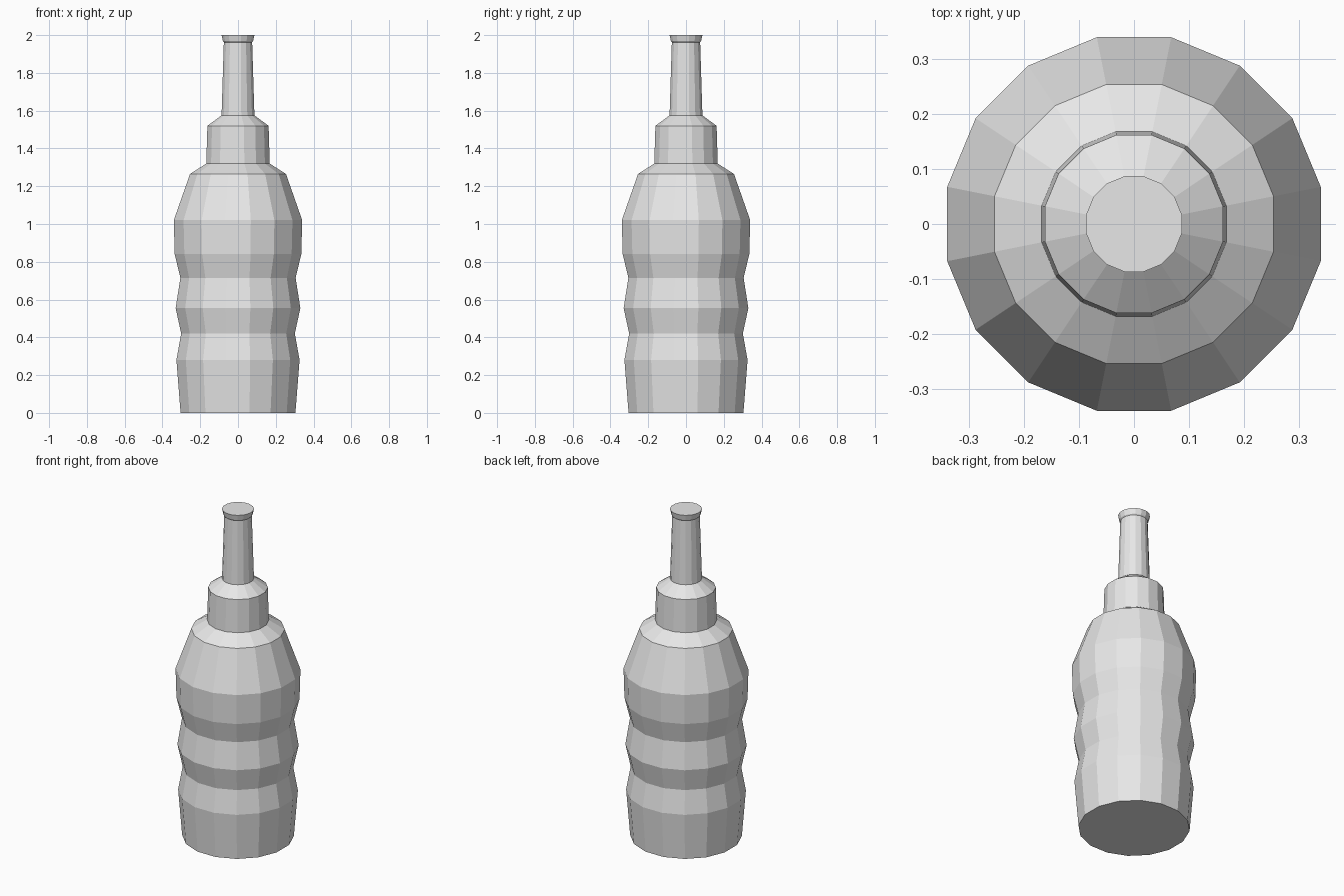
import bpy, bmesh, math

cube = bpy.data.objects.get("Cube")
if cube:
    bpy.data.objects.remove(cube, do_unlink=True)

SIDES = 16

grey = bpy.data.materials.new("light_grey")
grey.use_nodes = True
grey.diffuse_color = (0.8, 0.8, 0.8, 1)
grey.node_tree.nodes["Principled BSDF"].inputs["Base Color"].default_value = (0.8, 0.8, 0.8, 1)


def lathe(name, profile, cap_bottom=False, cap_top=False):
    """Faceted turned part; profile holds (distance to flat side, height)."""
    bm = bmesh.new()
    rings = []
    for flat, z in profile:
        r = flat / math.cos(math.pi / SIDES)
        angles = [(i + 0.5) * math.tau / SIDES for i in range(SIDES)]
        rings.append([bm.verts.new((r * math.cos(a), r * math.sin(a), z)) for a in angles])
    for low, high in zip(rings, rings[1:]):
        for i in range(SIDES):
            j = (i + 1) % SIDES
            bm.faces.new((low[i], low[j], high[j], high[i]))
    if cap_bottom:
        bm.faces.new(rings[0][::-1])
    if cap_top:
        bm.faces.new(rings[-1])
    mesh = bpy.data.meshes.new(name)
    bm.to_mesh(mesh)
    bm.free()
    mesh.materials.append(grey)
    obj = bpy.data.objects.new(name, mesh)
    bpy.context.collection.objects.link(obj)
    return obj


# Ribbed body with its sloping shoulder
lathe("bottle_body", [(0.304, 0), (0.326, 0.28), (0.301, 0.42), (0.33, 0.555),
                      (0.305, 0.715), (0.335, 0.84), (0.34, 1.02),
                      (0.254, 1.265), (0.168, 1.32)], cap_bottom=True)
# Collar and its bevelled top
lathe("collar", [(0.168, 1.32), (0.162, 1.52), (0.087, 1.575)])
# Slim neck
lathe("neck", [(0.087, 1.575), (0.075, 1.962), (0.08, 1.968)])
# Flared closed lip
lathe("lip", [(0.08, 1.968), (0.087, 2.0)], cap_top=True)
